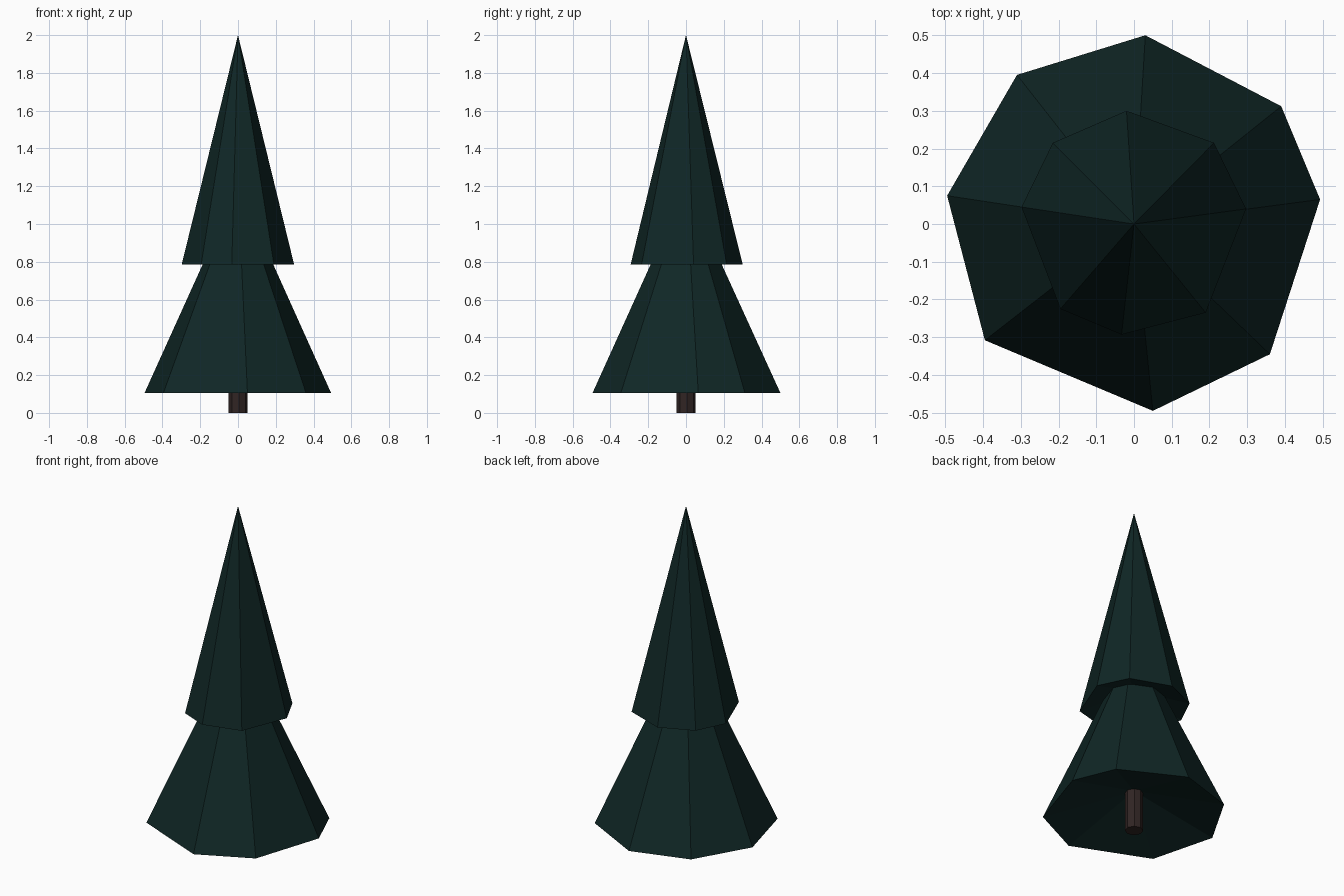
import bpy
import bmesh
import math

if "Cube" in bpy.data.objects:
    bpy.data.objects.remove(bpy.data.objects["Cube"])


def material(name, rgb):
    m = bpy.data.materials.new(name)
    m.diffuse_color = (*rgb, 1.0)
    m.use_nodes = True
    m.node_tree.nodes["Principled BSDF"].inputs["Base Color"].default_value = m.diffuse_color
    return m


green = material("dark_pine_green", (0.005, 0.020, 0.019))
brown = material("dark_bark_brown", (0.030, 0.018, 0.017))


def finish(name, bm, mat):
    bmesh.ops.recalc_face_normals(bm, faces=bm.faces)
    mesh = bpy.data.meshes.new(name)
    bm.to_mesh(mesh)
    bm.free()
    mesh.materials.append(mat)
    obj = bpy.data.objects.new(name, mesh)
    bpy.context.collection.objects.link(obj)
    return obj


def foliage(name, rim, z_rim, z_tip, z_hollow):
    """Uneven eight-sided cone with a shallow hollow underside."""
    bm = bmesh.new()
    ring = [bm.verts.new((x, y, z_rim)) for x, y in rim]
    tip = bm.verts.new((0, 0, z_tip))
    hollow = bm.verts.new((0, 0, z_hollow))
    for a, b in zip(ring, ring[1:] + ring[:1]):
        bm.faces.new((a, b, tip))
        bm.faces.new((b, a, hollow))
    return finish(name, bm, green)


# Lower skirt of branches
foliage("lower_branches",
        [(0.03, 0.50), (-0.31, 0.395), (-0.495, 0.075), (-0.395, -0.308),
         (0.05, -0.495), (0.36, -0.345), (0.493, 0.065), (0.39, 0.312)],
        0.105, 1.20, 0.25)

# Upper skirt, up to the treetop
foliage("upper_branches",
        [(-0.02, 0.30), (-0.215, 0.215), (-0.298, 0.045), (-0.195, -0.225),
         (-0.033, -0.293), (0.19, -0.235), (0.297, 0.04), (0.212, 0.215)],
        0.786, 2.0, 0.88)

# Trunk: eight-sided post reaching into the lower branches
bm = bmesh.new()
ring = [bm.verts.new((0.05 * math.cos(a), 0.05 * math.sin(a), 0))
        for a in (math.tau * (i + 0.15) / 8 for i in range(8))]
base = bm.faces.new(ring)
top = bmesh.ops.extrude_face_region(bm, geom=[base], use_keep_orig=True)
bmesh.ops.translate(bm, vec=(0, 0, 0.27),
                    verts=[v for v in top["geom"] if isinstance(v, bmesh.types.BMVert)])
finish("trunk", bm, brown)
